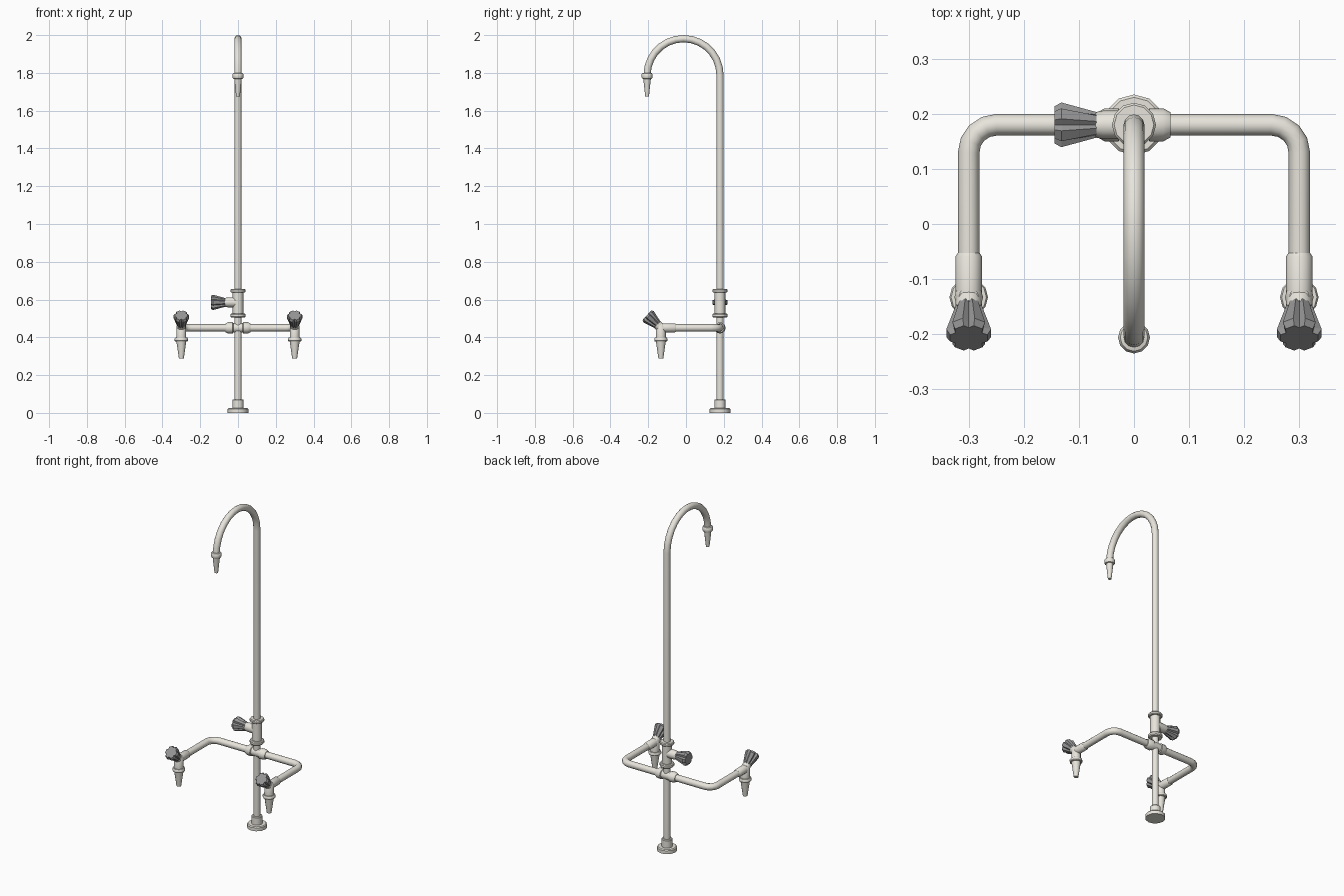
import bpy, bmesh, math
from mathutils import Vector

if "Cube" in bpy.data.objects:
    bpy.data.objects.remove(bpy.data.objects["Cube"])

def material(name, c):
    m = bpy.data.materials.new(name)
    m.diffuse_color = (*c, 1)
    m.use_nodes = True
    m.node_tree.nodes["Principled BSDF"].inputs["Base Color"].default_value = m.diffuse_color
    return m

ENAMEL = material("enamel", (0.80, 0.78, 0.71))
GREY = material("knob_grey", (0.30, 0.30, 0.30))
PY, ARM_Z, ARM_X, TAP_Y = 0.18, 0.45, 0.30, -0.133

def select(ob):
    bpy.ops.object.select_all(action='DESELECT')
    bpy.context.view_layer.objects.active = ob
    ob.select_set(True)

def ring_solid(name, rings, loc, axis, mat, smooth):
    """Skin a list of equal-length point rings, standing along axis at loc."""
    bm = bmesh.new()
    rows = [[bm.verts.new(p) for p in r] for r in rings]
    n = len(rows[0])
    for a, b in zip(rows, rows[1:]):
        for i in range(n):
            bm.faces.new((a[i], a[(i + 1) % n], b[(i + 1) % n], b[i]))
    bm.faces.new(rows[0][::-1])
    bm.faces.new(rows[-1])
    me = bpy.data.meshes.new(name)
    bm.to_mesh(me)
    bm.free()
    ob = bpy.data.objects.new(name, me)
    bpy.context.collection.objects.link(ob)
    ob.location = loc
    ob.rotation_euler = Vector(axis).to_track_quat('Z', 'Y').to_euler()
    me.materials.append(mat)
    if smooth:
        select(ob)
        bpy.ops.object.shade_smooth_by_angle(angle=math.radians(35))
    return ob

def lathe(name, profile, loc, axis=(0, 0, 1), n=12):
    rings = [[(r * math.cos(2 * math.pi * i / n), r * math.sin(2 * math.pi * i / n), h)
              for i in range(n)] for r, h in profile]
    return ring_solid(name, rings, loc, axis, ENAMEL, True)

def knob(name, loc, axis):
    """Six-lobed flaring handle: flat lobes with grooves between them."""
    rings = []
    for r, groove, h in ((0.024, 0.021, 0), (0.042, 0.031, 0.064), (0.035, 0.028, 0.076)):
        ring = []
        for k in range(6):
            for da, rr in ((-15, r), (15, r), (30, groove)):
                a = math.radians(60 * k + da)
                ring.append((rr * math.cos(a), rr * math.sin(a), h))
        rings.append(ring)
    return ring_solid(name, rings, loc, axis, GREY, False)

def pipe(name, pts, radius):
    cu = bpy.data.curves.new(name, 'CURVE')
    cu.dimensions = '3D'
    cu.bevel_depth, cu.bevel_resolution, cu.use_fill_caps = radius, 4, True
    sp = cu.splines.new('POLY')
    sp.points.add(len(pts) - 1)
    for p, co in zip(sp.points, pts):
        p.co = (*co, 1)
    ob = bpy.data.objects.new(name, cu)
    bpy.context.collection.objects.link(ob)
    cu.materials.append(ENAMEL)
    select(ob)
    bpy.ops.object.convert(target='MESH')
    bpy.ops.object.shade_smooth_by_angle(angle=math.radians(35))

# column and gooseneck spout
R, CY, CZ = 0.193, -0.013, 1.788
arc = [(0, CY + R * math.cos(math.pi * i / 14), CZ + R * math.sin(math.pi * i / 14)) for i in range(15)]
pipe("gooseneck_column", [(0, PY, 0.01)] + arc, 0.019)
lathe("spout_nozzle", [(0.010, -0.112), (0.020, -0.02), (0.026, -0.018), (0.029, -0.012),
                       (0.029, 0.004), (0.025, 0.010), (0.019, 0.012)], (0, CY - R, CZ))

# base flange and collar
lathe("base_flange", [(0.055, 0), (0.055, 0.02), (0.05, 0.025), (0.030, 0.025),
                      (0.030, 0.068), (0.027, 0.072), (0.019, 0.072)], (0, PY, 0))

# valve on the column
lathe("column_valve", [(0.019, 0.505), (0.036, 0.505), (0.040, 0.510), (0.040, 0.522), (0.036, 0.527),
                       (0.028, 0.527), (0.028, 0.637), (0.036, 0.637), (0.040, 0.641), (0.040, 0.650),
                       (0.036, 0.655), (0.019, 0.655)], (0, PY, 0))
lathe("column_valve_neck", [(0.026, 0), (0.026, 0.055), (0.023, 0.07)], (0, PY, 0.585), (-1, 0, 0))
knob("column_valve_knob", (-0.068, PY, 0.585), (-1, 0, 0))

# cross fitting where the arms meet the column
half = [(0.025, 0.025), (0.030, 0.028), (0.030, 0.053), (0.023, 0.066)]
lathe("cross_fitting", [(r, -h) for r, h in reversed(half)] + half, (0, PY, ARM_Z), (1, 0, 0))

# arms, bent forward at both ends
B = 0.05
bend = [(ARM_X - B + B * math.sin(a), PY - B + B * math.cos(a), ARM_Z)
        for a in (math.pi / 2 * i / 4 for i in range(5))]
right = bend + [(ARM_X, TAP_Y, ARM_Z)]
pipe("side_arms", [(-x, y, z) for x, y, z in reversed(right)] + right, 0.0195)

# side taps
D = Vector((0, -0.74, 0.67))
for side, s in (("left", -1), ("right", 1)):
    x = s * ARM_X
    lathe(side + "_tap_sleeve", [(0.020, 0), (0.024, 0.006), (0.024, 0.08)], (x, -0.053, ARM_Z), (0, -1, 0))
    lathe(side + "_tap_body", [(0.013, 0.288), (0.026, 0.378), (0.032, 0.378), (0.035, 0.382),
                               (0.035, 0.393), (0.032, 0.398), (0.026, 0.398), (0.026, 0.458),
                               (0.018, 0.470)], (x, TAP_Y, 0))
    start = Vector((x, TAP_Y, ARM_Z))
    lathe(side + "_tap_neck", [(0.024, -0.005), (0.024, 0.03)], start, D)
    knob(side + "_tap_knob", start + D * 0.024, D)
